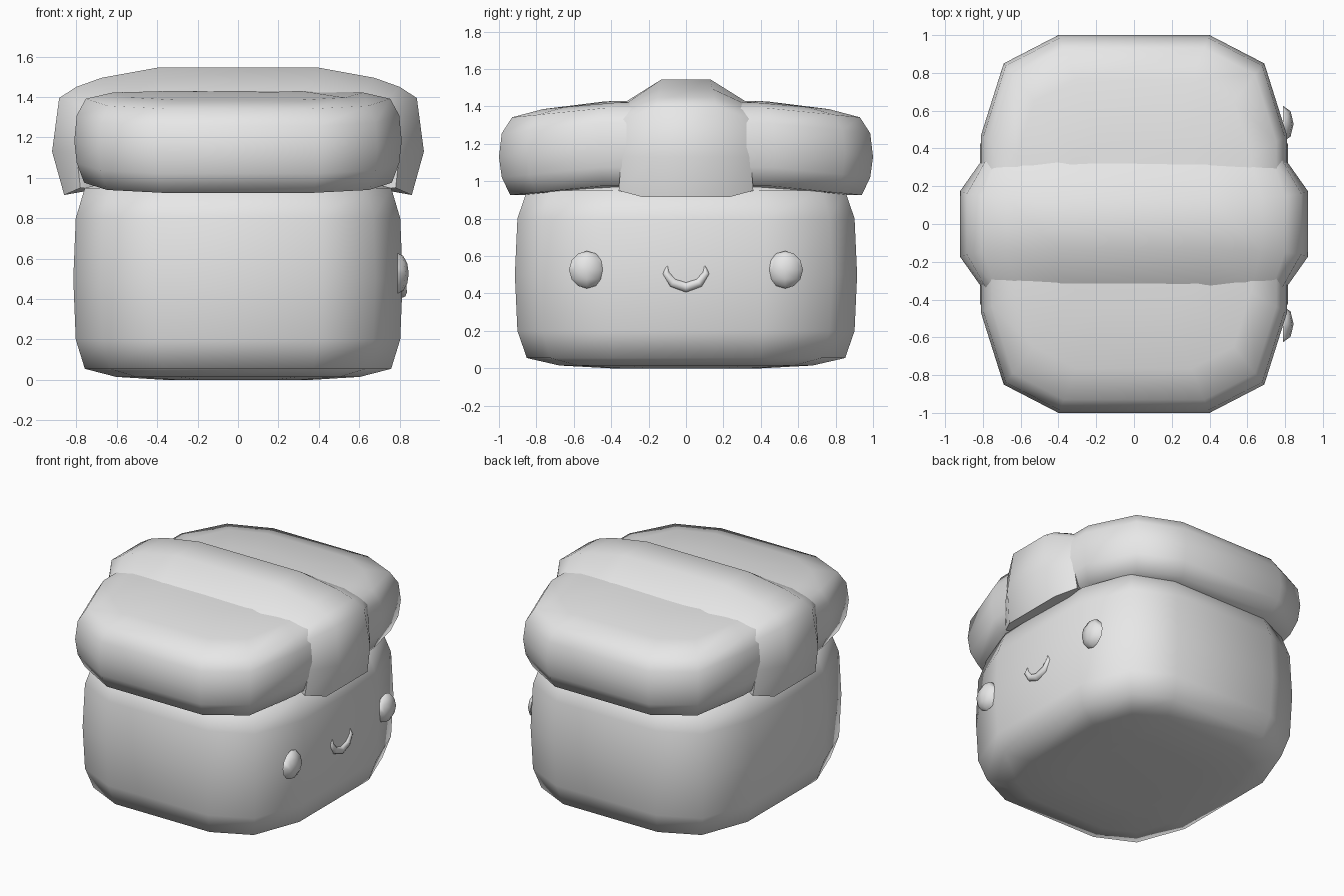
import bpy, bmesh, math
from mathutils import Matrix

if "Cube" in bpy.data.objects:
    bpy.data.objects.remove(bpy.data.objects["Cube"])

mat = bpy.data.materials.new("plain grey")
mat.diffuse_color = (0.8, 0.8, 0.8, 1)
mat.use_nodes = True
mat.node_tree.nodes["Principled BSDF"].inputs["Base Color"].default_value = mat.diffuse_color


def make_object(name, bm, angle=70):
    bmesh.ops.recalc_face_normals(bm, faces=bm.faces)
    me = bpy.data.meshes.new(name)
    bm.to_mesh(me)
    bm.free()
    me.materials.append(mat)
    ob = bpy.data.objects.new(name, me)
    bpy.context.collection.objects.link(ob)
    bpy.ops.object.select_all(action='DESELECT')
    ob.select_set(True)
    bpy.context.view_layer.objects.active = ob
    bpy.ops.object.shade_smooth_by_angle(angle=math.radians(angle))
    return ob


def loft(name, rings, angle=70):
    """Skin closed rings of points and cap both ends."""
    bm = bmesh.new()
    loops = [[bm.verts.new(p) for p in r] for r in rings]
    n = len(loops[0])
    for a, b in zip(loops, loops[1:]):
        for i in range(n):
            j = (i + 1) % n
            bm.faces.new((a[i], a[j], b[j], b[i]))
    bm.faces.new(loops[0])
    bm.faces.new(loops[-1])
    return make_object(name, bm, angle)


def plan(quarter):
    """Mirror one quarter outline into a full ring."""
    q = list(quarter)
    half = q + [(-x, y) for x, y in reversed(q)]
    return half + [(-x, -y) for x, y in half]


# Box body
body_plan = plan([(.815, 0.42), (.68, .78), (.40, .915)])
body_profile = [(0, .44), (.015, .74), (.055, .93), (.2, .985), (.5, 1),
                (.8, .985), (.95, .93), (.99, .74), (1.0, .44)]
loft("body", [[(x * s, y * s, z) for x, y in body_plan] for z, s in body_profile])

# Puffy lid, drooping towards front and back
lid_plan = plan([(.81, .47), (.69, .85), (.40, 1.0)])
lid_profile = [(.97, .45), (.965, .765), (.98, .94), (1.08, .985), (1.19, 1),
               (1.315, .985), (1.395, .93), (1.422, .765), (1.43, .45)]


def droop(y):
    return .1 * max(0, abs(y) - .4)


loft("lid", [[(x * s, y * s, z - droop(y * s)) for x, y in lid_plan]
             for z, s in lid_profile])

# Band over the lid: outer x, outer z, shoulder x, shoulder z, outer y, shoulder y
stations = [(.86, .915, .78, .95, .23, .36), (.92, 1.13, .80, 1.13, .175, .345),
            (.885, 1.395, .78, 1.33, .16, .345), (.80, 1.45, .73, 1.375, .15, .34),
            (.675, 1.495, .62, 1.405, .14, .335), (.40, 1.545, .38, 1.42, .13, .33)]
stations += [(-a, b, -c, d, e, f) for a, b, c, d, e, f in reversed(stations)]
rings = []
for ox, oz, sx, sz, oy, sy in stations:
    deep = (sx * .85, sz - .08 if sz > 1.2 else sz)
    rings.append([(deep[0], -.3, deep[1]), (sx, -sy, sz), (ox, -oy, oz),
                  (ox, oy, oz), (sx, sy, sz), (deep[0], .3, deep[1])])
loft("lid_band", rings)

# Half-dome eyes on the +x side
for name, side in (("left_eye", -1), ("right_eye", 1)):
    bm = bmesh.new()
    bmesh.ops.create_uvsphere(bm, u_segments=8, v_segments=6, radius=1)
    bmesh.ops.bisect_plane(bm, geom=bm.verts[:] + bm.edges[:] + bm.faces[:],
                           plane_co=(0, 0, 0), plane_no=(1, 0, 0), clear_inner=True)
    bmesh.ops.holes_fill(bm, edges=[e for e in bm.edges if e.is_boundary])
    bm.transform(Matrix.Translation((.79, .53 * side, .527)) @
                 Matrix.Diagonal((.055, .095, .1, 1)))
    make_object(name, bm, 60)

# Smile: tapered tube (y, z, radius)
half = [(.1, .553, .003), (.108, .51, .02), (.07, .457, .026)]
path = [(-y, z, r) for y, z, r in half] + [(0, .433, .028)] + half[::-1]
rings = []
for i, (y, z, r) in enumerate(path):
    a, b = path[max(i - 1, 0)], path[min(i + 1, len(path) - 1)]
    ty, tz = b[0] - a[0], b[1] - a[1]
    length = math.hypot(ty, tz)
    ny, nz = -tz / length, ty / length
    rings.append([(.808 + r * math.sin(t), y + ny * r * math.cos(t),
                   z + nz * r * math.cos(t))
                  for t in (k * math.tau / 8 for k in range(8))])
loft("smile", rings)
